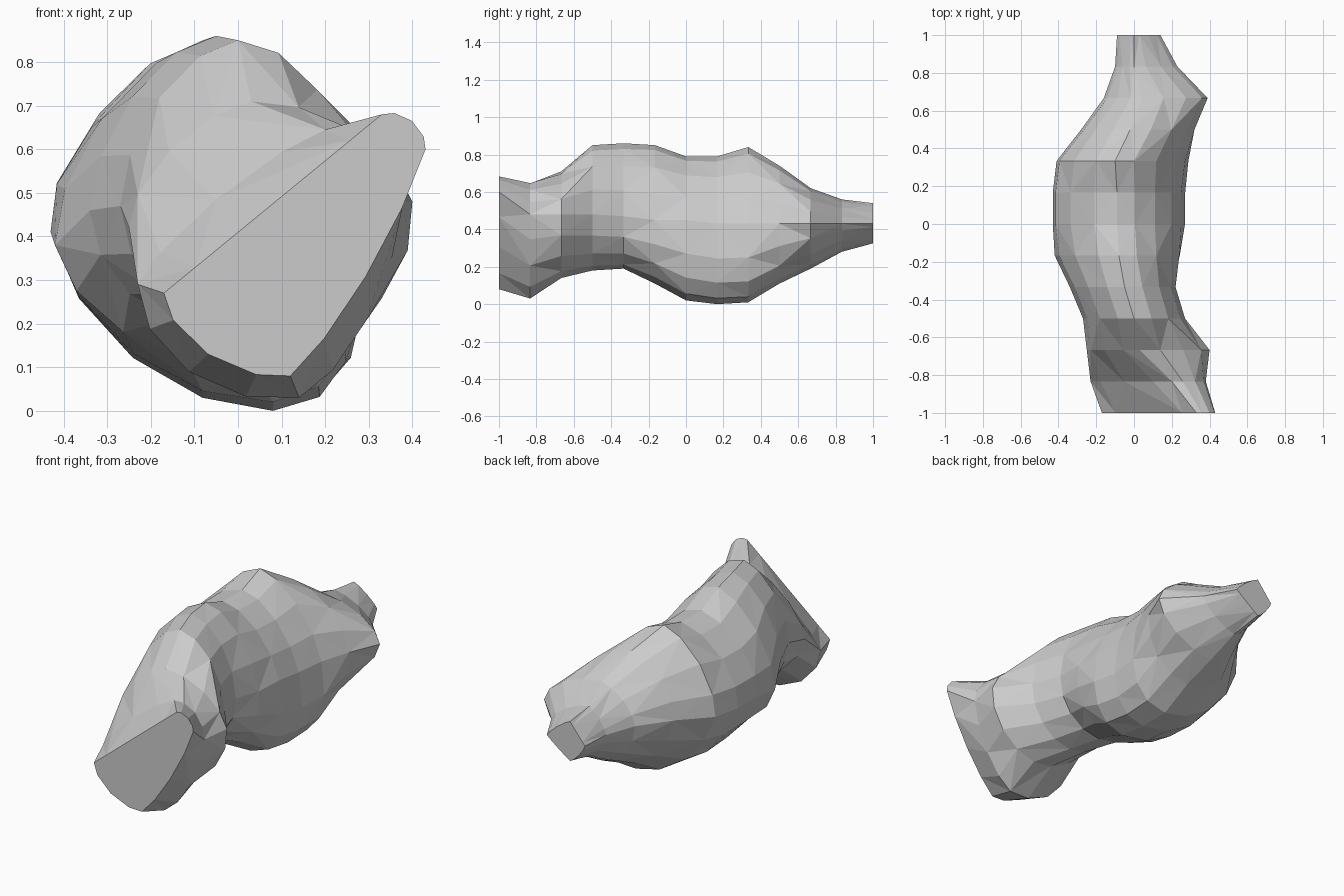
import bpy, bmesh
from math import cos, sin, tau

SIDES = 16

# Cross-sections, front to back, evenly spaced along y:
# left x, z; right x, z; top x, z; bottom x, z; upper left and lower right roundness
SECTIONS = [
    (-0.17, 0.27, 0.43, 0.60, 0.33, 0.68, 0.12, 0.08, 1.00, 1.75),
    (-0.23, 0.29, 0.38, 0.48, 0.20, 0.645, 0.14, 0.03, 1.35, 1.85),
    (-0.25, 0.42, 0.40, 0.48, 0.03, 0.71, 0.12, 0.14, 1.5, 1.85),
    (-0.27, 0.47, 0.27, 0.48, 0.00, 0.85, 0.02, 0.18, 1.65, 2.0),
    (-0.34, 0.46, 0.22, 0.47, -0.05, 0.86, -0.04, 0.19, 1.65, 2.1),
    (-0.42, 0.38, 0.24, 0.45, -0.08, 0.85, 0.02, 0.11, 1.55, 2.2),
    (-0.43, 0.41, 0.25, 0.45, -0.09, 0.79, 0.08, 0.02, 1.6, 2.3),
    (-0.43, 0.41, 0.25, 0.43, -0.09, 0.79, 0.08, 0.00, 1.6, 2.35),
    (-0.41, 0.42, 0.27, 0.43, -0.10, 0.84, 0.07, 0.01, 1.5, 2.3),
    (-0.28, 0.43, 0.32, 0.43, -0.02, 0.74, 0.06, 0.11, 1.65, 1.95),
    (-0.16, 0.43, 0.39, 0.43, 0.04, 0.62, 0.04, 0.19, 1.55, 1.7),
    (-0.10, 0.43, 0.23, 0.43, 0.00, 0.56, 0.02, 0.28, 1.3, 1.4),
    (-0.09, 0.43, 0.14, 0.43, 0.00, 0.54, 0.00, 0.325, 1.0, 1.05),
]


def section_points(lx, lz, rx, rz, tx, tz, bx, bz, n_ul, n_lr):
    """Bulged quarter arcs joining the right, top, left and bottom points."""
    cx, cz = (tx + bx) / 2, (lz + rz) / 2
    points = []
    for i in range(SIDES):
        c, s = cos(tau * i / SIDES), sin(tau * i / SIDES)
        sx, sz = (rx, rz) if c >= 0 else (lx, lz)
        vx, vz = (tx, tz) if s >= 0 else (bx, bz)
        if s >= 0:
            n = n_ul + 0.2 if c > 0 else n_ul
        else:
            n = n_lr if c > 0 else n_ul + 0.3
        u, v = abs(c) ** (2 / n), abs(s) ** (2 / n)
        points.append((cx + u * (sx - cx) + v * (vx - cx),
                       cz + u * (sz - cz) + v * (vz - cz)))
    return points


bm = bmesh.new()
rings = []
for k, section in enumerate(SECTIONS):
    y = -1 + 2 * k / (len(SECTIONS) - 1)
    rings.append([bm.verts.new((x, y, z)) for x, z in section_points(*section)])

# Faceted skin between neighbouring sections
for k, (a, b) in enumerate(zip(rings, rings[1:])):
    for i in range(SIDES):
        j = (i + 1) % SIDES
        if (i + k) % 2:
            bm.faces.new((a[i], a[j], b[j]))
            bm.faces.new((a[i], b[j], b[i]))
        else:
            bm.faces.new((a[i], a[j], b[i]))
            bm.faces.new((a[j], b[j], b[i]))

# Flat cut ends
bm.faces.new(rings[0])
bm.faces.new(rings[-1])
bmesh.ops.recalc_face_normals(bm, faces=bm.faces)

mesh = bpy.data.meshes.new("lumpy_body")
bm.to_mesh(mesh)
bm.free()
bpy.context.collection.objects.link(bpy.data.objects.new("lumpy_body", mesh))
